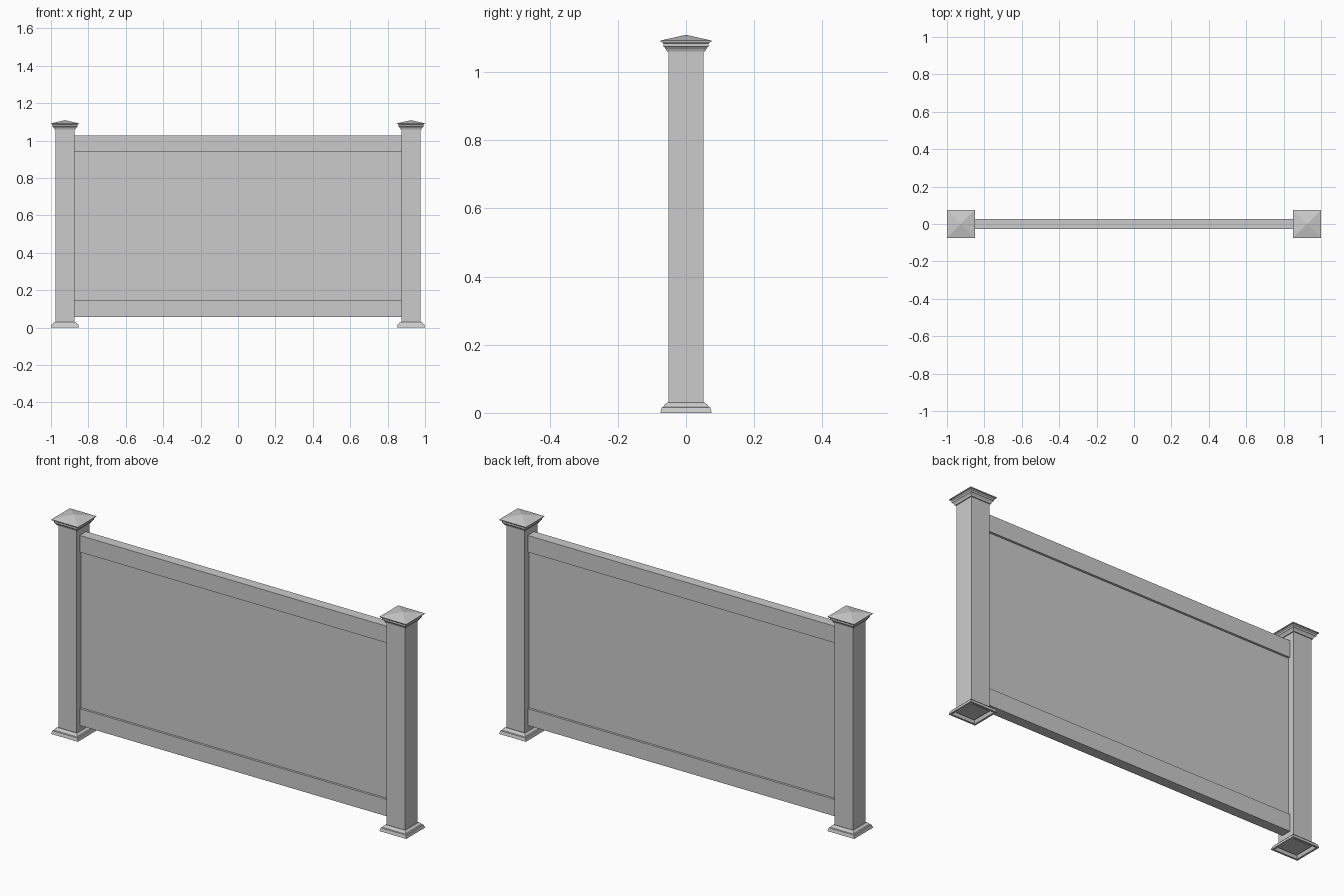
import bpy, bmesh

if "Cube" in bpy.data.objects:
    bpy.data.objects.remove(bpy.data.objects["Cube"])

POST_X, POST_R = 0.925, 0.0515


def finish(name, bm):
    bmesh.ops.remove_doubles(bm, verts=bm.verts, dist=1e-5)
    bmesh.ops.recalc_face_normals(bm, faces=bm.faces)
    mesh = bpy.data.meshes.new(name)
    bm.to_mesh(mesh)
    bm.free()
    obj = bpy.data.objects.new(name, mesh)
    bpy.context.collection.objects.link(obj)
    return obj


def box(name, x0, x1, half_y, z0, z1):
    bm = bmesh.new()
    bmesh.ops.create_cube(bm, size=1)
    for v in bm.verts:
        v.co = ((x0 + x1) / 2 + v.co.x * (x1 - x0), v.co.y * 2 * half_y,
                (z0 + z1) / 2 + v.co.z * (z1 - z0))
    return finish(name, bm)


def square_sweep(name, cx, profile, closed=False):
    """Sweep a (half width, z) profile around a square centred on cx."""
    bm = bmesh.new()
    corners = [(-1, -1), (1, -1), (1, 1), (-1, 1)]
    rings = [[bm.verts.new((cx + sx * r, sy * r, z)) for sx, sy in corners]
             for r, z in profile]
    pairs = list(zip(rings, rings[1:]))
    if closed:
        pairs.append((rings[-1], rings[0]))
    for a, b in pairs:
        for i in range(4):
            j = (i + 1) % 4
            bm.faces.new((a[i], a[j], b[j], b[i]))
    bmesh.ops.dissolve_degenerate(bm, dist=1e-5, edges=bm.edges)
    return finish(name, bm)


# Moulded cap with pyramid top, and hollow skirt at the foot
cap = [(POST_R, 1.06), (0.056, 1.06), (0.059, 1.067), (0.064, 1.073),
       (0.066, 1.074), (0.066, 1.083), (0.071, 1.088), (0.074, 1.088),
       (0.075, 1.092), (0, 1.109)]
skirt = [(0.0755, 0), (0.071, 0.016), (0.066, 0.018), (0.063, 0.024),
         (0.055, 0.030), (POST_R, 0.030), (POST_R, 0.024), (0.058, 0.020),
         (0.066, 0)]

for side, sx in (("left", -1), ("right", 1)):
    cx = sx * POST_X
    box(f"{side}_post", cx - POST_R, cx + POST_R, POST_R, 0.008, 1.065)
    square_sweep(f"{side}_post_cap", cx, cap)
    square_sweep(f"{side}_post_skirt", cx, skirt, closed=True)

# Rails and infill panel between the posts
inner = POST_X - POST_R
box("top_rail", -inner, inner, 0.026, 0.941, 1.026)
box("bottom_rail", -inner, inner, 0.026, 0.058, 0.144)
box("infill_panel", -inner, inner, 0.015, 0.144, 0.941)
